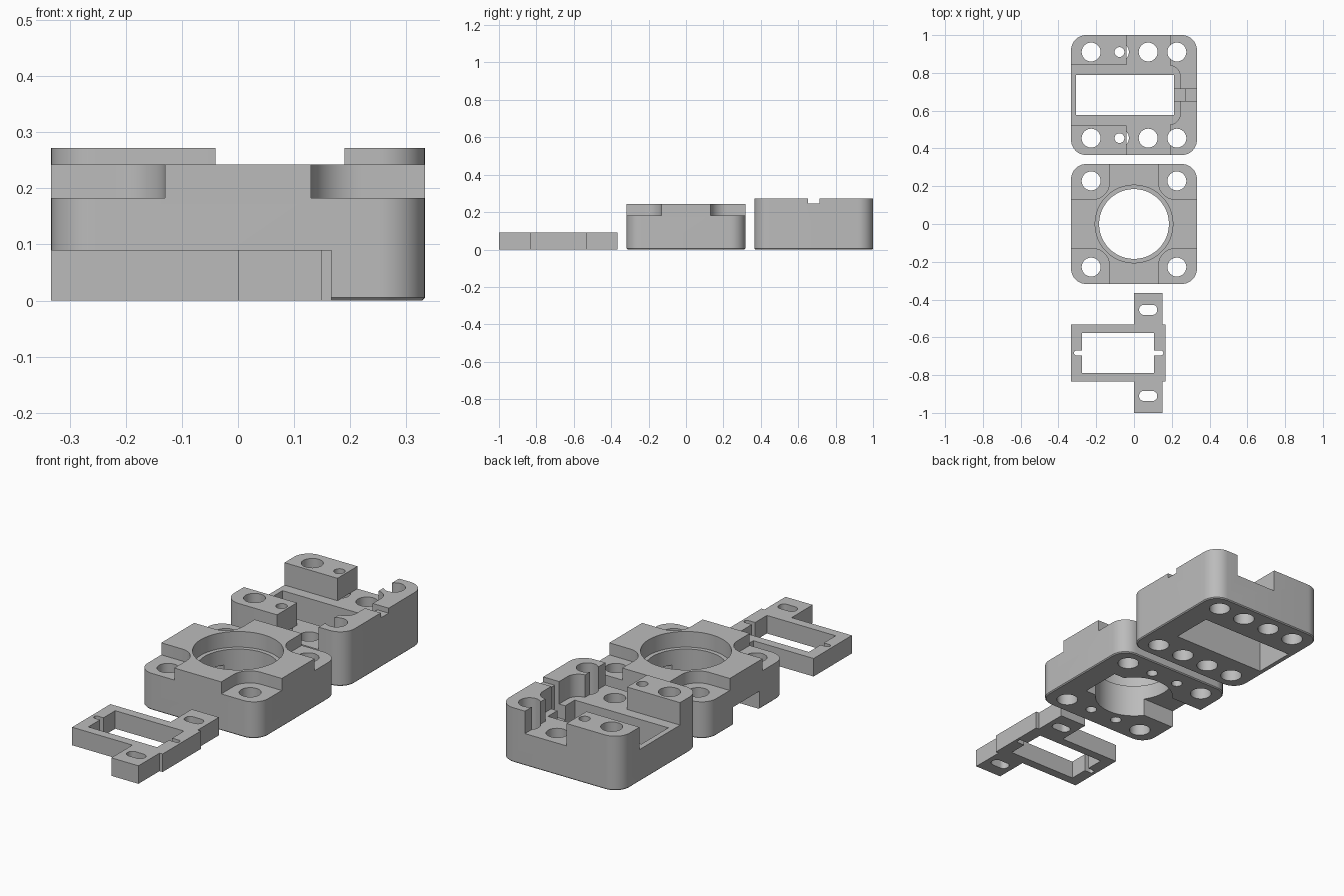
import bpy, bmesh
from math import sin, cos, pi, radians

old = bpy.data.objects.get("Cube")
if old:
    bpy.data.objects.remove(old, do_unlink=True)

grey = bpy.data.materials.new("plain grey")
grey.use_nodes = True
grey.diffuse_color = (0.5, 0.5, 0.5, 1)
grey.node_tree.nodes["Principled BSDF"].inputs["Base Color"].default_value = (0.5, 0.5, 0.5, 1)


def outline(x, y, hx, hy, r=0.0, steps=12):
    """Rectangle of half sizes hx, hy with corner radius r (r = hx = hy gives a circle)."""
    if r <= 0:
        return [(x + hx, y + hy), (x - hx, y + hy), (x - hx, y - hy), (x + hx, y - hy)]
    pts = []
    for q, (sx, sy) in enumerate([(1, 1), (-1, 1), (-1, -1), (1, -1)]):
        for i in range(steps + 1):
            a = (q + i / steps) * pi / 2
            p = (x + sx * (hx - r) + r * cos(a), y + sy * (hy - r) + r * sin(a))
            if not pts or abs(p[0] - pts[-1][0]) + abs(p[1] - pts[-1][1]) > 1e-5:
                pts.append(p)
    if abs(pts[0][0] - pts[-1][0]) + abs(pts[0][1] - pts[-1][1]) < 1e-5:
        pts.pop()
    return pts


def loft(name, *levels):
    """Solid through (outline, z) levels from the bottom up."""
    bm = bmesh.new()
    rings = [[bm.verts.new((x, y, z)) for x, y in pts] for pts, z in levels]
    bm.faces.new(rings[0][::-1])
    bm.faces.new(rings[-1])
    n = len(rings[0])
    for a, b in zip(rings, rings[1:]):
        for i in range(n):
            j = (i + 1) % n
            bm.faces.new((a[i], a[j], b[j], b[i]))
    bmesh.ops.recalc_face_normals(bm, faces=bm.faces)
    mesh = bpy.data.meshes.new(name)
    bm.to_mesh(mesh)
    bm.free()
    mesh.materials.append(grey)
    ob = bpy.data.objects.new(name, mesh)
    bpy.context.collection.objects.link(ob)
    return ob


def combine(ob, pts, z0, z1, operation="DIFFERENCE"):
    """Cut (or add) an upright prism."""
    tool = loft("cutter", (pts, z0), (pts, z1))
    tool.hide_render = True
    bpy.context.view_layer.objects.active = ob
    mod = ob.modifiers.new("cut", "BOOLEAN")
    mod.operation = operation
    mod.solver = "EXACT"
    mod.object = tool
    bpy.ops.object.modifier_apply(modifier=mod.name)
    bpy.data.objects.remove(tool, do_unlink=True)


def span(x0, x1, y, hy, r=0.0):
    return outline((x0 + x1) / 2, y, (x1 - x0) / 2, hy, r)


def circle(x, y, r):
    return outline(x, y, r, r, r)


def finish(ob):
    bpy.ops.object.select_all(action="DESELECT")
    ob.select_set(True)
    bpy.context.view_layer.objects.active = ob
    bpy.ops.object.shade_smooth_by_angle(angle=radians(30))


HX, HY, R = 0.333, 0.3175, 0.08      # footprint shared by both blocks
LOW, OVER = -0.1, 0.5                # cutter overshoot
HOLE, SMALL, OFF = 0.05, 0.026, 0.228
E = 0.005                            # bottom edge break


def block(name, y, height):
    return loft(name, (outline(0, y, HX - E, HY - E, R - E), 0),
                (outline(0, y, HX, HY, R), E), (outline(0, y, HX, HY, R), height))


# Rear block: stepped housing with a rectangular well
Y, FLOOR = 0.6825, 0.16
rear = block("rear_housing", Y, 0.272)
combine(rear, span(-0.04, 0.19, Y, 0.5), FLOOR, OVER)
combine(rear, span(-0.5, 0.1, Y, 0.16), FLOOR, OVER)
combine(rear, span(-0.02, 0.245, Y, 0.157, 0.06), FLOOR, OVER)
combine(rear, span(-0.306, 0.211, Y, 0.106), LOW, OVER)
# Cable groove through the end wall
combine(rear, span(0.15, 0.27, Y, 0.031), 0.09, OVER)
combine(rear, span(0.25, 0.5, Y, 0.031), 0.247, OVER)
# Two rows of screw holes, one of them narrow at the top
for s in (-1, 1):
    for x in (-0.227, 0.075, 0.227):
        combine(rear, circle(x, Y + s * OFF, HOLE), LOW, OVER)
    combine(rear, circle(-0.077, Y + s * OFF, SMALL), LOW, OVER)
    combine(rear, circle(-0.077, Y + s * OFF, HOLE), LOW, 0.16)
finish(rear)

# Middle block: round bore with a stepped seat
middle = block("bearing_block", 0, 0.243)
combine(middle, circle(0, 0, 0.185), LOW, OVER)
combine(middle, circle(0, 0, 0.206), 0.165, OVER)
# Channel underneath, open at one end
combine(middle, span(-0.5, 0.211, 0, 0.106), LOW, 0.09)
for sx in (-1, 1):
    for sy in (-1, 1):
        # Lowered corner, its screw hole and a blind hole below
        combine(middle, outline(sx * 0.33, sy * 0.33, 0.2, 0.2, 0.09), 0.183, OVER)
        combine(middle, circle(sx * 0.227, sy * OFF, HOLE), LOW, OVER)
        combine(middle, circle(sx * 0.077, sy * OFF, SMALL), LOW, 0.12)
finish(middle)

# Front bracket: flat frame with two slotted ears
Y, TOP = -0.6825, 0.09
pts = span(-HX, 0.167, Y, 0.151)
bracket = loft("mounting_frame", (pts, 0), (pts, TOP))
combine(bracket, span(0, 0.15, Y, HY), 0, TOP, "UNION")
combine(bracket, span(-0.275, 0.105, Y, 0.106), LOW, OVER)
combine(bracket, span(-0.317, 0.155, Y, 0.013, 0.012), LOW, OVER)
for s in (-1, 1):
    combine(bracket, outline(0.075, Y + s * OFF, 0.048, 0.027, 0.026), LOW, OVER)
finish(bracket)
